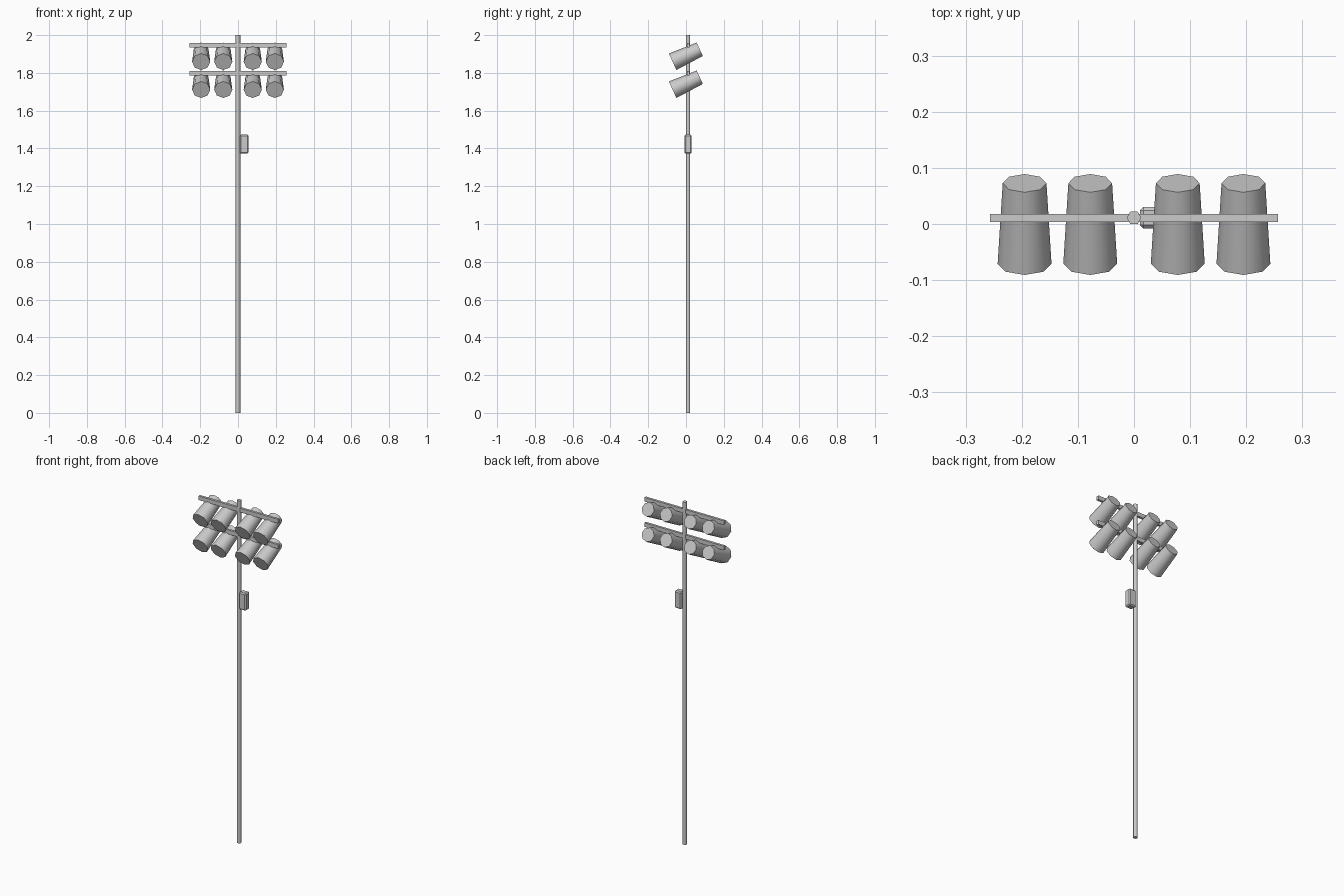
import bpy
from math import radians

if "Cube" in bpy.data.objects:
    bpy.data.objects.remove(bpy.data.objects["Cube"])

Y0 = 0.011  # pole and rails sit slightly behind the centre


def smooth(angle):
    bpy.ops.object.shade_smooth_by_angle(angle=radians(angle))


def box(name, lo, hi, bevel=0.0):
    centre = [(a + b) / 2 for a, b in zip(lo, hi)]
    bpy.ops.mesh.primitive_cube_add(size=1, location=centre)
    ob = bpy.context.object
    ob.name = name
    ob.scale = [b - a for a, b in zip(lo, hi)]
    bpy.ops.object.transform_apply(location=False, rotation=False, scale=True)
    if bevel:
        mod = ob.modifiers.new("chamfer", 'BEVEL')
        mod.width = bevel
        mod.segments = 1
    return ob


# Hexagonal pole
bpy.ops.mesh.primitive_cylinder_add(vertices=6, radius=0.0128, depth=2,
                                    location=(0, Y0, 1), rotation=(0, 0, radians(90)))
bpy.context.object.name = "pole"
smooth(65)

# Control box on the side of the pole
box("control_box", (0.0105, -0.008, 1.372), (0.055, 0.030, 1.473), 0.006)

# Two rows: a rail each side of the pole and four tapered octagonal lamps
for row, z in (("upper", 1.946), ("lower", 1.798)):
    for side, s in (("left", -1), ("right", 1)):
        x0, x1 = sorted((s * 0.009, s * 0.257))
        box(f"{row}_{side}_rail", (x0, Y0 - 0.007, z - 0.012), (x1, Y0 + 0.007, z + 0.012))
        for i, x in enumerate((0.078, 0.195)):
            bpy.ops.mesh.primitive_cone_add(vertices=8, radius1=0.048, radius2=0.039,
                                            depth=0.158, location=(s * x, 0.001, z - 0.054),
                                            rotation=(radians(-65.3), 0, 0))
            bpy.context.object.name = f"{row}_{side}_lamp_{i + 1}"
            smooth(50)
